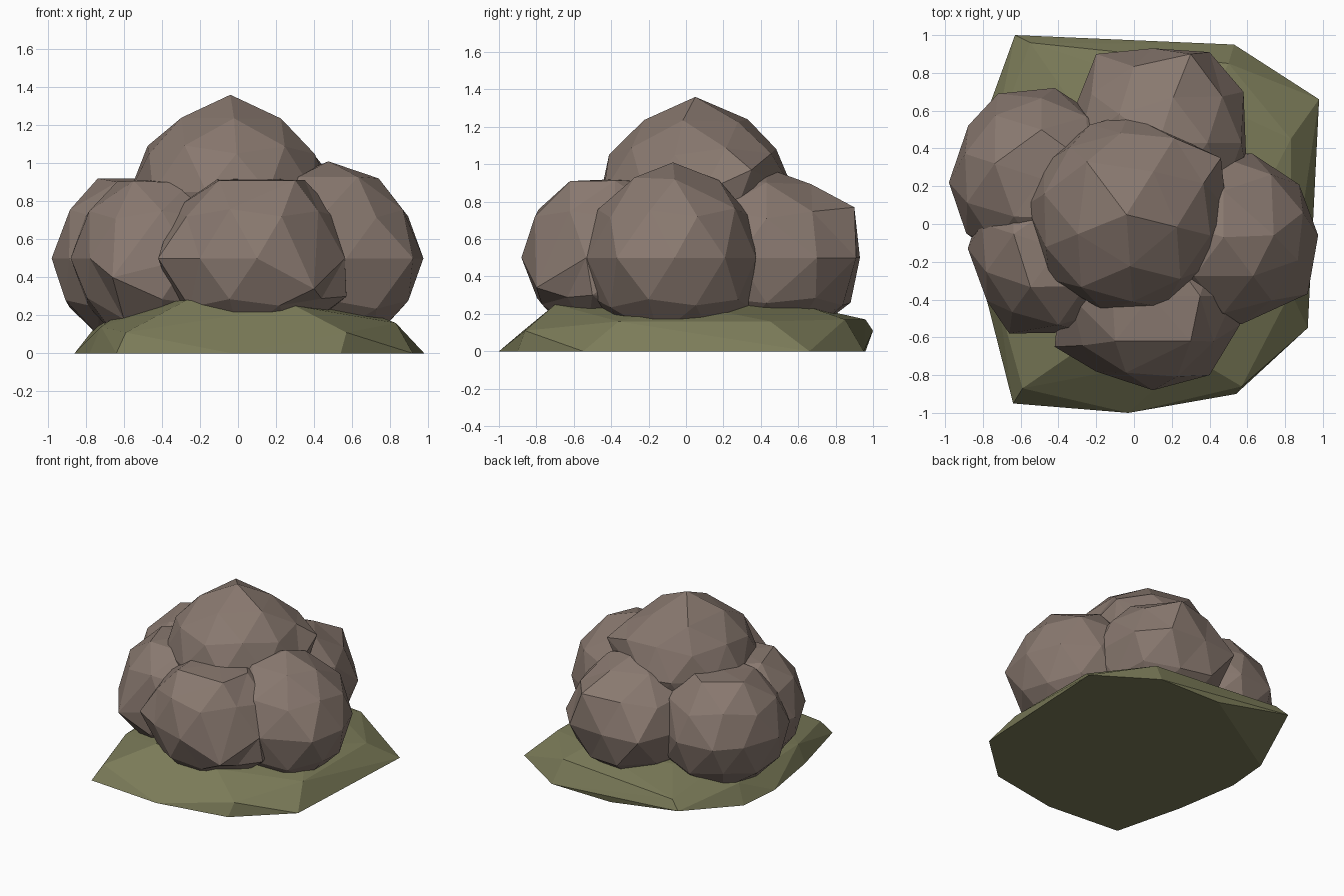
import bpy, bmesh, math, random
from mathutils import Vector

if "Cube" in bpy.data.objects:
    bpy.data.objects.remove(bpy.data.objects["Cube"])

random.seed(4)


def material(name, color):
    m = bpy.data.materials.new(name)
    m.diffuse_color = (*color, 1)
    m.use_nodes = True
    m.node_tree.nodes["Principled BSDF"].inputs["Base Color"].default_value = m.diffuse_color
    return m


def finish(bm, name, mat):
    bmesh.ops.recalc_face_normals(bm, faces=bm.faces)
    mesh = bpy.data.meshes.new(name)
    bm.to_mesh(mesh)
    bm.free()
    mesh.materials.append(mat)
    obj = bpy.data.objects.new(name, mesh)
    bpy.context.collection.objects.link(obj)
    return obj


def boulder(name, center, size, turn, peak=0.0, corners=()):
    """Uneven low-poly icosphere; corners are points the nearest vertices are pulled to."""
    bm = bmesh.new()
    bmesh.ops.create_icosphere(bm, subdivisions=2, radius=1)
    a = math.radians(turn)
    for v in bm.verts:
        x, y, z = v.co
        p = Vector(((x * math.cos(a) - y * math.sin(a)) * size[0],
                    (x * math.sin(a) + y * math.cos(a)) * size[1], z * size[2]))
        if z > 0.99:
            p.z += peak
        else:
            p *= random.uniform(0.96, 1.01)
        v.co = p + Vector(center)
    for c in map(Vector, corners):
        min(bm.verts, key=lambda v: (v.co - c).length).co = c
    finish(bm, name, stone)


stone = material("stone", (0.25, 0.19, 0.16))
grass = material("grass", (0.2, 0.2, 0.1))

# Grassy mound: convex shell over three uneven rings
base = [(0.0, 0.96), (0.53, 0.95), (0.98, 0.66), (0.92, -0.55), (0.54, -0.9),
        (-0.03, -1.0), (-0.64, -0.95), (-0.78, -0.4), (-0.86, 0.1), (-0.83, 0.45)]
upper = [(-0.59, -0.87, 0.11), (0.57, -0.86, 0.11), (0.83, -0.36, 0.16), (0.83, 0.45, 0.16),
         (0.5, 0.85, 0.17), (-0.55, 0.96, 0.17), (-0.63, 1.0, 0.11), (-0.75, 0.4, 0.14),
         (-0.72, -0.4, 0.14), (0.3, -0.7, 0.25), (-0.27, -0.65, 0.28), (-0.55, 0, 0.26),
         (-0.3, 0.6, 0.25), (0.4, 0.65, 0.24), (0.6, 0, 0.25)]
bm = bmesh.new()
for p in [(x, y, 0) for x, y in base] + upper:
    bm.verts.new(p)
hull = bmesh.ops.convex_hull(bm, input=bm.verts)
loose = {g for g in hull["geom_interior"] + hull["geom_unused"]
         if isinstance(g, bmesh.types.BMVert)}
bmesh.ops.delete(bm, geom=list(loose), context='VERTS')
finish(bm, "grass_mound", grass)

# Ring of boulders with one stacked on top
boulder("front_boulder", (0.09, -0.38, 0.5), (0.5, 0.5, 0.49), 0, -0.07,
        [(-0.42, -0.65, 0.5), (0.1, -0.88, 0.5), (0.3, -0.62, 0.91), (-0.1, -0.62, 0.91),
         (0.4, -0.8, 0.34), (0.57, -0.5, 0.3)])
boulder("right_boulder", (0.475, -0.07, 0.5), (0.5, 0.48, 0.5), 18, 0.01,
        [(0.975, -0.06, 0.5), (0.92, -0.37, 0.5), (0.57, -0.53, 0.5), (0.74, -0.06, 0.92)])
boulder("back_boulder", (0.13, 0.43, 0.5), (0.5, 0.5, 0.48), 0, 0,
        [(0.3, 0.9, 0.77), (-0.2, 0.9, 0.5), (0.1, 0.93, 0.5), (0.4, 0.91, 0.5),
         (0.0, 0.88, 0.26), (0.58, 0.7, 0.5)])
boulder("back_left_boulder", (-0.49, 0.24, 0.5), (0.49, 0.49, 0.49), 18, -0.07,
        [(-0.98, 0.22, 0.5), (-0.72, 0.69, 0.5), (-0.42, 0.72, 0.5)])
boulder("front_left_boulder", (-0.4, -0.13, 0.5), (0.48, 0.48, 0.48), 18, -0.07,
        [(-0.66, -0.58, 0.4), (-0.88, -0.13, 0.5), (-0.6, -0.4, 0.18)])
boulder("top_boulder", (-0.04, 0.05, 0.85), (0.53, 0.53, 0.46), -14, 0.05,
        [(-0.25, 0.33, 1.24), (0.46, 0.35, 0.97), (-0.03, 0.58, 0.85), (-0.57, 0.1, 0.85)])
